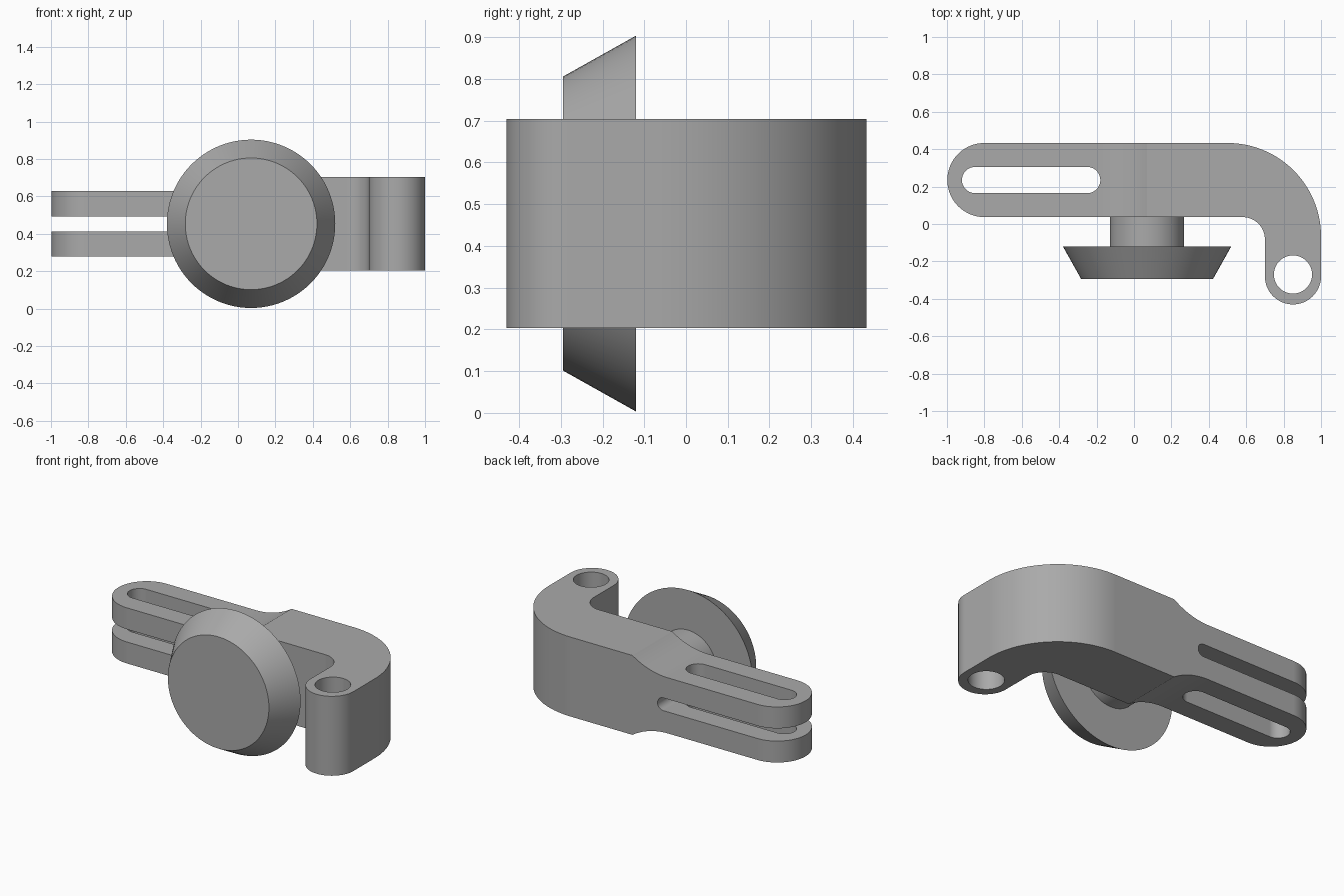
import bpy, bmesh, math
from mathutils import Matrix, Vector

old = bpy.data.objects.get("Cube")
if old:
    bpy.data.objects.remove(old)

grey = bpy.data.materials.new("plain grey")
grey.use_nodes = True
colour = (0.4, 0.4, 0.4, 1)
grey.diffuse_color = colour
grey.node_tree.nodes["Principled BSDF"].inputs["Base Color"].default_value = colour

MID = 0.4535    # height of the symmetry plane
ARM_Y = 0.235   # centre line of the arm


def arc(cx, cy, r, start, end, n=24):
    return [(cx + r * math.cos(math.radians(start + (end - start) * i / n)),
             cy + r * math.sin(math.radians(start + (end - start) * i / n)))
            for i in range(n + 1)]


def prism(name, points, lo, hi, along="z"):
    """Extrude a flat outline along z (outline in x, y) or along y (outline in x, z)."""
    bm = bmesh.new()

    def place(u, v, d):
        return (u, v, d) if along == "z" else (u, d, v)
    face = bm.faces.new([bm.verts.new(place(u, v, lo)) for u, v in points])
    side = bmesh.ops.extrude_face_region(bm, geom=[face])
    verts = [g for g in side["geom"] if isinstance(g, bmesh.types.BMVert)]
    bmesh.ops.translate(bm, verts=verts, vec=Vector(place(0, 0, hi - lo)))
    bmesh.ops.recalc_face_normals(bm, faces=bm.faces)
    return finish(name, bm)


def cone(name, r_front, r_back, front, back, x=0.07):
    bm = bmesh.new()
    spin = Matrix.Translation((x, (front + back) / 2, MID)) @ Matrix.Rotation(-math.pi / 2, 4, "X")
    bmesh.ops.create_cone(bm, cap_ends=True, segments=96, radius1=r_front,
                          radius2=r_back, depth=back - front, matrix=spin)
    return finish(name, bm)


def finish(name, bm):
    mesh = bpy.data.meshes.new(name)
    bm.to_mesh(mesh)
    bm.free()
    mesh.materials.append(grey)
    obj = bpy.data.objects.new(name, mesh)
    bpy.context.collection.objects.link(obj)
    return obj


def select(obj):
    bpy.ops.object.select_all(action="DESELECT")
    obj.select_set(True)
    bpy.context.view_layer.objects.active = obj


def combine(obj, cutter, operation):
    select(obj)
    mod = obj.modifiers.new("cut", "BOOLEAN")
    mod.operation, mod.object, mod.solver = operation, cutter, "EXACT"
    bpy.ops.object.modifier_apply(modifier=mod.name)
    bpy.data.objects.remove(cutter)


# Hooked arm outline seen from above
outline = (arc(-0.8, ARM_Y, 0.198, 90, 270, 48)
           + arc(0.58, -0.083, 0.12, 90, 0)
           + arc(0.85, -0.28, 0.15, 180, 360, 48)
           + arc(0.5, -0.067, 0.5, 0, 90, 48))
arm = prism("hooked_arm", outline, MID - 0.25, MID + 0.25)

# Side outline: thick body stepping down to the fork through a hollow curve
FORK, R, CORNER = 0.175, 0.45, 0.07
drop = 0.25 - FORK
run = math.sqrt(R * R - (R - drop) ** 2)
sweep = math.degrees(math.asin(run / R))
hollow = arc(CORNER - run, MID + FORK + R, R, 270, 270 + sweep, 20)
upper = [(-1.2, MID + FORK)] + hollow + [(1.2, MID + 0.25)]
lower = [(x, 2 * MID - z) for x, z in reversed(upper)]
combine(arm, prism("side_cutter", upper + lower, -1, 1, "y"), "INTERSECT")

# Long slot through the fork, gap between its tines, hole in the hook
slot = arc(-0.85, ARM_Y, 0.07, 90, 270) + arc(-0.25, ARM_Y, 0.07, -90, 90)
combine(arm, prism("slot_cutter", slot, -1, 2), "DIFFERENCE")
gap = [(-1.3, MID + 0.04), (-1.3, MID - 0.04)] + arc(-0.145, MID, 0.04, -90, 90)
combine(arm, prism("gap_cutter", gap, -1, 1, "y"), "DIFFERENCE")
hole = arc(0.85, -0.27, 0.102, 0, 360, 64)[:-1]
combine(arm, prism("hole_cutter", hole, -1, 2), "DIFFERENCE")

# Round head on a short neck
neck = cone("neck", 0.198, 0.198, -0.125, 0.04)
head = cone("tapered_head", 0.352, 0.45, -0.295, -0.12)

for part in (arm, neck, head):
    select(part)
    bpy.ops.object.shade_smooth_by_angle(angle=math.radians(25))
    weighted = part.modifiers.new("even_shading", "WEIGHTED_NORMAL")
    weighted.keep_sharp = True
